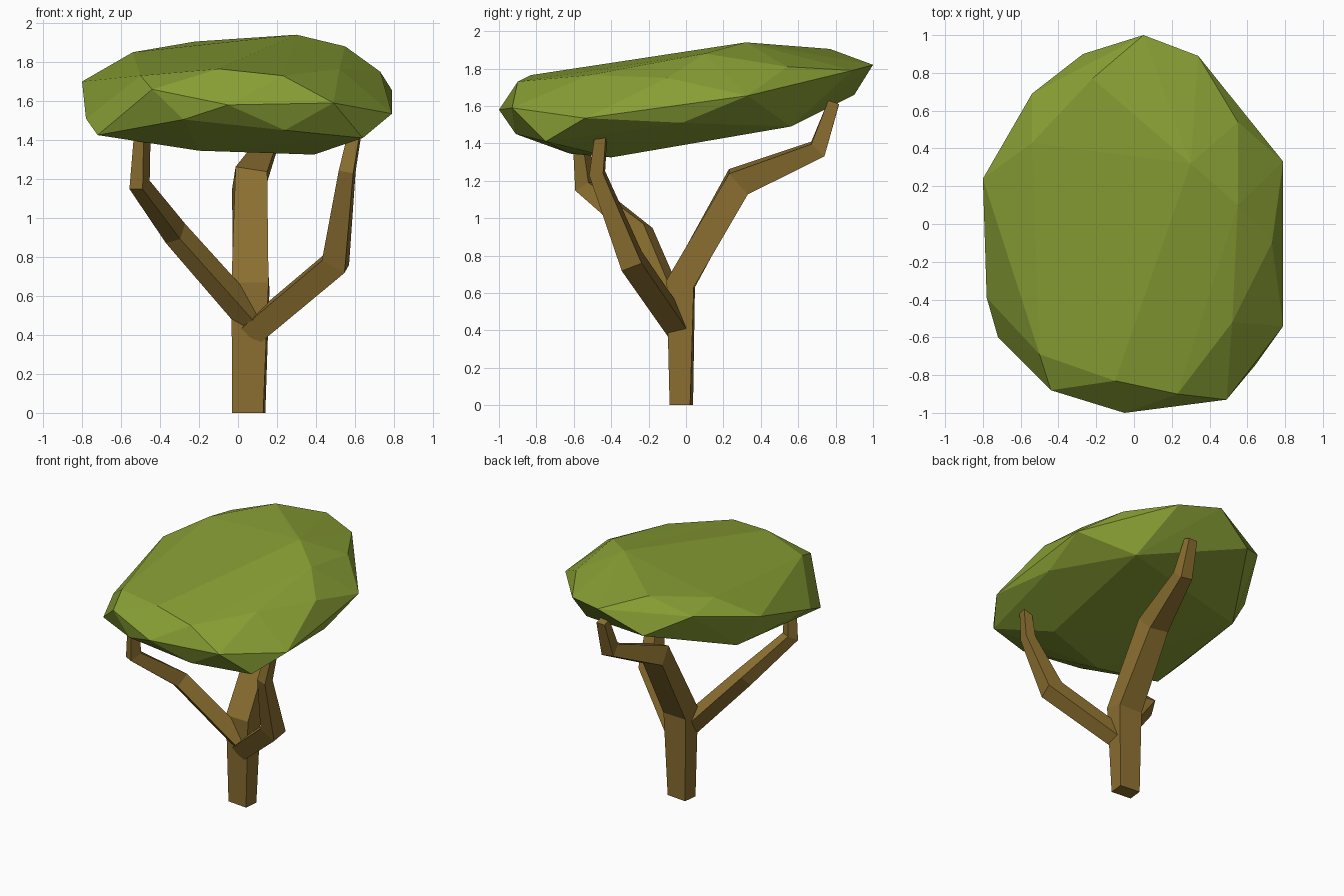
import bpy, bmesh
from mathutils import Vector


def material(name, color):
    m = bpy.data.materials.new(name)
    m.diffuse_color = (*color, 1)
    return m


BARK = material("bark", (0.26, 0.16, 0.03))
LEAF = material("leaf", (0.25, 0.35, 0.035))


def finish(name, bm, mat):
    bmesh.ops.recalc_face_normals(bm, faces=bm.faces)
    mesh = bpy.data.meshes.new(name)
    bm.to_mesh(mesh)
    bm.free()
    mesh.materials.append(mat)
    obj = bpy.data.objects.new(name, mesh)
    bpy.context.collection.objects.link(obj)


def limb(name, stations, side):
    """Four-sided limb; each station is x, y, z, half width, half depth."""
    bm = bmesh.new()
    pts = [Vector(s[:3]) for s in stations]
    side = Vector(side)
    rings = []
    for i, s in enumerate(stations):
        t = Vector()
        if i > 0:
            t += (pts[i] - pts[i - 1]).normalized()
        if i < len(pts) - 1:
            t += (pts[i + 1] - pts[i]).normalized()
        if i == 0 and s[2] == 0:
            t = Vector((0, 0, 1))
        t.normalize()
        u = (side - t * side.dot(t)).normalized()
        v = t.cross(u)
        rings.append([bm.verts.new(pts[i] + u * s[3] * a + v * s[4] * b)
                      for a, b in ((-1, -1), (1, -1), (1, 1), (-1, 1))])
    for lo, hi in zip(rings, rings[1:]):
        for k in range(4):
            n = (k + 1) % 4
            bm.faces.new((lo[k], lo[n], hi[n], hi[k]))
    bm.faces.new(rings[0][::-1])
    bm.faces.new(rings[-1])
    finish(name, bm, BARK)


# Trunk, bending back into the rear branch
limb("trunk", [(0.055, -0.025, 0, 0.08, 0.055),
               (0.064, -0.028, 0.65, 0.095, 0.075),
               (0.06, 0.28, 1.195, 0.082, 0.075),
               (0.15, 0.705, 1.37, 0.05, 0.048),
               (0.15, 0.79, 1.62, 0.035, 0.03)], (1, -0.1, -0.25))

# Front branches
limb("left_branch", [(0.06, -0.06, 0.49, 0.052, 0.058),
                     (-0.32, -0.24, 0.92, 0.045, 0.055),
                     (-0.505, -0.54, 1.17, 0.038, 0.045),
                     (-0.49, -0.565, 1.45, 0.03, 0.03)], (0.8, -0.6, 0.3))
limb("right_branch", [(0.07, -0.04, 0.41, 0.055, 0.06),
                      (0.50, -0.29, 0.77, 0.058, 0.066),
                      (0.56, -0.475, 1.24, 0.038, 0.038),
                      (0.60, -0.455, 1.44, 0.03, 0.03)], (0.2, 0.9, 0.35))

# Faceted canopy: hull of its rim, underside and crown points
canopy = [
    (0.05, 1.0, 1.82), (0.34, 0.89, 1.79), (0.79, 0.33, 1.655),
    (0.79, -0.54, 1.535), (0.49, -0.93, 1.59), (-0.05, -1.0, 1.58),
    (-0.44, -0.88, 1.66), (-0.72, -0.60, 1.425), (-0.78, -0.39, 1.51),
    (-0.80, 0.24, 1.70), (-0.54, 0.69, 1.80), (-0.27, 0.90, 1.66),
    (0.64, -0.75, 1.41), (0.39, -0.40, 1.325), (-0.20, -0.62, 1.345),
    (-0.28, -0.91, 1.505), (0.24, -0.91, 1.45), (0.75, -0.02, 1.51),
    (0.45, 0.56, 1.49), (-0.64, 0.30, 1.46),
    (0.30, 0.32, 1.94), (0.55, 0.54, 1.81), (-0.22, 0.77, 1.905),
    (-0.54, 0.43, 1.85), (0.55, 0.10, 1.88), (0.73, -0.10, 1.75),
    (0.23, -0.90, 1.73), (-0.10, -0.83, 1.765), (-0.50, -0.69, 1.73),
    (0.52, -0.52, 1.765),
]
bm = bmesh.new()
for p in canopy:
    bm.verts.new(p)
hull = bmesh.ops.convex_hull(bm, input=bm.verts)
loose = list({v for v in hull["geom_interior"] if isinstance(v, bmesh.types.BMVert)})
bmesh.ops.delete(bm, geom=loose, context='VERTS')
finish("canopy", bm, LEAF)
